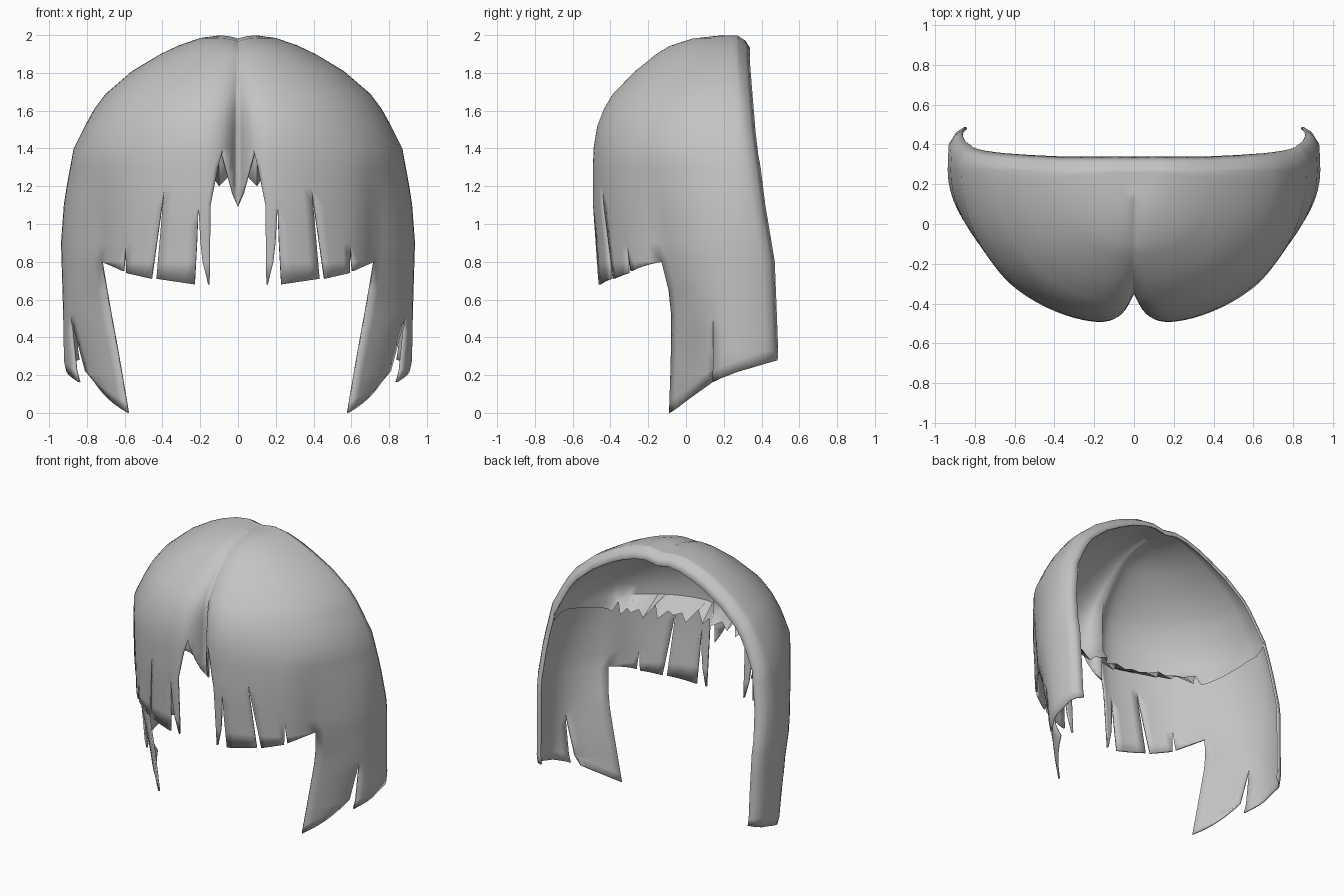
import bpy, bmesh, math
from mathutils import Vector

if "Cube" in bpy.data.objects:
    bpy.data.objects.remove(bpy.data.objects["Cube"])

YC, POW = 0.27, 2.06
# height, half width, front depth of the dome, from crown to fringe root
DOME = [(1.982, 0.0, 0.15), (2.0, 0.1, 0.13), (1.985, 0.2, 0.02), (1.945, 0.315, -0.1),
        (1.9, 0.41, -0.17), (1.81, 0.56, -0.285), (1.69, 0.7, -0.405), (1.61, 0.76, -0.455),
        (1.52, 0.81, -0.493), (1.4, 0.87, -0.513)]
BACK = [(0.28, 0.49), (0.55, 0.48), (0.8, 0.47), (1.1, 0.42), (1.5, 0.37), (1.9, 0.34)]
WIDTH = [(0.2, 0.92), (0.5, 0.925), (0.9, 0.937), (1.13, 0.92), (1.4, 0.87)]
GROOVE = [(1.45, 0.17), (1.7, 0.07), (1.9, 0.025), (1.97, 0.0)]
TH_LOCK, TH_SLIT = 0.935, 1.36


def lerp_table(table, v):
    if v <= table[0][0]:
        return table[0][1]
    for (a, p), (b, q) in zip(table, table[1:]):
        if v <= b:
            return p + (q - p) * (v - a) / (b - a)
    return table[-1][1]


def oval(s):
    # forward extent of the plan outline for a sideways fraction s
    return max(0.0, 1 - min(1, s) ** POW) ** (1 / POW)


def groove(x, z):
    return lerp_table(GROOVE, z) * math.exp(-x / 0.06)


def dome_point(i, th):
    z, w, f = DOME[i]
    x = w * math.sin(th)
    y = YC - (YC - f) * oval(math.sin(th)) + groove(x, z)
    if 0 < i < 4:
        z -= 0.02 * math.exp(-x / 0.04)
    return Vector((x, y, z))


def rim_points(w, z, n):
    # rolled edge at the open back
    b = lerp_table(BACK, z)
    return [Vector((w - d * n[0], b - e, z - d * n[1]))
            for d, e in ((0.004, 0.065), (0.03, 0.025), (0.07, 0.0))]


def dome_rim(i):
    if i == 0:
        return rim_points(0, DOME[0][0], (0, 1))
    p, q = DOME[max(i - 1, 1)], DOME[min(i + 1, len(DOME) - 1)]
    n = Vector((p[0] - q[0], q[1] - p[1])).normalized()
    return rim_points(DOME[i][1], DOME[i][0], n)


def add_grid(bm, rows):
    vs = [[bm.verts.new(p) for p in r] for r in rows]
    for a, b in zip(vs, vs[1:]):
        for j in range(len(a) - 1):
            bm.faces.new((a[j], b[j], b[j + 1], a[j + 1]))


def finish(bm, name, thick):
    bmesh.ops.remove_doubles(bm, verts=bm.verts, dist=0.001)
    bmesh.ops.dissolve_degenerate(bm, edges=bm.edges, dist=0.0005)
    bmesh.ops.recalc_face_normals(bm, faces=bm.faces)
    c = Vector((0, 0.3, 1))
    if sum((f.calc_center_median() - c).dot(f.normal) * f.calc_area() for f in bm.faces) < 0:
        bmesh.ops.reverse_faces(bm, faces=bm.faces)
    me = bpy.data.meshes.new(name)
    bm.to_mesh(me)
    bm.free()
    me.materials.append(hair)
    ob = bpy.data.objects.new(name, me)
    bpy.context.collection.objects.link(ob)
    m = ob.modifiers.new("mirror", 'MIRROR')
    m.use_clip = True
    if thick:
        s = ob.modifiers.new("thickness", 'SOLIDIFY')
        s.thickness, s.offset = thick, -1
    bpy.ops.object.select_all(action='DESELECT')
    ob.select_set(True)
    bpy.context.view_layer.objects.active = ob
    bpy.ops.object.shade_smooth_by_angle(angle=math.radians(50))


hair = bpy.data.materials.new("hair grey")
hair.diffuse_color = (0.55, 0.55, 0.55, 1)
hair.use_nodes = True
hair.node_tree.nodes["Principled BSDF"].inputs["Base Color"].default_value = hair.diffuse_color

# ---- outer hair: dome and fringe strands in one skin ----
EDGE_X = [(0.0, 0.585), (0.3, 0.635), (0.6, 0.69), (0.8, 0.725), (1.1, 0.73), (1.3, 0.715), (1.4, 0.70)]
EDGE_Y = [(0.0, -0.09), (0.3, -0.08), (0.6, -0.08), (0.8, -0.13), (1.1, -0.16), (1.4, -0.21)]
# each strand: angle range, left edge x(z), right edge x(z), end heights
STRANDS = [
    (0, 0.092, [(1.4, 0.0)], [(1.4, 0.08)], 1.09, 1.37),
    (0.092, 0.22, [(0.68, 0.15), (1.1, 0.145), (1.3, 0.105), (1.4, 0.08)],
     [(0.68, 0.158), (0.83, 0.195), (1.1, 0.21), (1.4, 0.19)], 0.68, 0.68),
    (0.22, 0.458, [(0.68, 0.23), (0.9, 0.218), (1.1, 0.21), (1.4, 0.19)],
     [(0.71, 0.432), (1.2, 0.39), (1.4, 0.385)], 0.68, 0.71),
    (0.458, 0.737, [(0.71, 0.46), (1.2, 0.39), (1.4, 0.385)],
     [(0.74, 0.592), (0.9, 0.597), (1.4, 0.585)], 0.71, 0.74),
    (0.737, TH_LOCK, [(0.75, 0.61), (0.9, 0.597), (1.4, 0.585)], EDGE_X, 0.75, 0.8)]
FRINGE_Z = [1.3, 1.2, 1.1, 1.0, 0.9, 0.8, 0.6]


def fringe_point(x, z):
    f = -0.515 + 0.07 * max(0, 1.1 - z)
    return Vector((x, YC - (YC - f) * oval(x / 0.89) + groove(x, z), z))


bm = bmesh.new()
N = 4
for t0, t1, left, right, zl, zr in STRANDS:
    ts = [t0 + (t1 - t0) * j / N for j in range(N + 1)]
    rows = [[dome_point(i, t) for t in ts] for i in range(len(DOME))]
    for z in FRINGE_Z:
        row = []
        for j in range(N + 1):
            zz = max(z, zl + (zr - zl) * j / N)
            a, b = lerp_table(left, zz), lerp_table(right, zz)
            p = fringe_point(a + (b - a) * j / N, zz)
            if right is EDGE_X:   # outermost strand joins the side lock
                p.y += (lerp_table(EDGE_Y, zz) - fringe_point(b, zz).y) * (j / N) ** 2
            row.append(p)
        rows.append(row)
    add_grid(bm, rows)

# ---- side locks: long front and back panels with a slit between ----
HEM = [(-0.09, 0.0), (0.15, 0.17), (0.28, 0.22), (0.49, 0.28)]
LOCK_Z = [1.3, 1.2, 1.1, 1.0, 0.9, 0.8, 0.65, 0.53, 0.43, 0.33, 0.2, 0.0]


def lock_point(th, z, front, tuck=0.0):
    w = lerp_table(WIDTH, z) - tuck
    if front:
        w -= 0.1 * min(1, max(0, 0.53 - z) / 0.38)
    k = oval(math.sin(th)) / oval(math.sin(TH_LOCK))
    if not front:
        w -= 0.025 * max(0, 0.53 - z) / 0.33 * min(1, k / 0.36)
    y = YC - (YC - lerp_table(EDGE_Y, z)) * k
    return Vector((w - (w - lerp_table(EDGE_X, z)) * k * k, y, z))


def lock_row(ts, z, front, hem):
    row = []
    for t in ts:
        zz = max(z, lerp_table(HEM, lock_point(t, z, front).y) + 0.06)
        row.append(lock_point(t, zz - 0.06 if hem else zz, front, (0.04 if front else 0.012) if hem else 0))
    if not front:
        for p in rim_points(lerp_table(WIDTH, max(z, 0.33)), max(z, 0.33), (1, 0)):
            if hem:
                p += Vector((-0.008, 0, lerp_table(HEM, p.y) - p.z))
            row.append(p)
    return row


for t0, t1, front in ((TH_LOCK, TH_SLIT, True), (TH_SLIT, math.pi / 2, False)):
    n = 6 if front else 3
    ts = [t0 + (t1 - t0) * j / n for j in range(n + 1)]
    rows = [[dome_point(i, t) for t in ts] + ([] if front else dome_rim(i)) for i in range(len(DOME))]
    rows += [lock_row(ts, z, front, False) for z in LOCK_Z]
    rows.append(lock_row(ts, 0.0, front, True))
    add_grid(bm, rows)
finish(bm, "outer_hair", 0.012)

# ---- inner lining with a ragged lower edge that curls inward at the front ----
bm = bmesh.new()
M = 26
rows = []
last = len(DOME) - 1
for i in list(range(last + 1)) + ["band", "hem"]:
    row = []
    for j in range(M + 1):
        t = math.pi / 2 * j / M
        p = dome_point(i if isinstance(i, int) else last, t)
        q = Vector((0, YC, 1.1)).lerp(p, 0.965)
        if i == "band":
            q.z = 1.31
        elif i == "hem":
            rag = 0.05 * (j % 2) + 0.03 * (j % 3 == 0) if t < 1.0 else 0
            q.z = 1.2 + rag + 0.13 * max(0, t - 0.9) / 0.67
            q.y += 0.18 * min(1, max(0, 1.05 - t) * 3, 0.3 + 3 * t) * (1 - 4 * rag)
        if j == 0:
            q.x = 0
        row.append(q)
    row.append(dome_rim(i)[-1] if isinstance(i, int) else Vector((0.80, 0.385, row[-1].z)))
    rows.append(row)
add_grid(bm, rows)
finish(bm, "inner_lining", 0)
